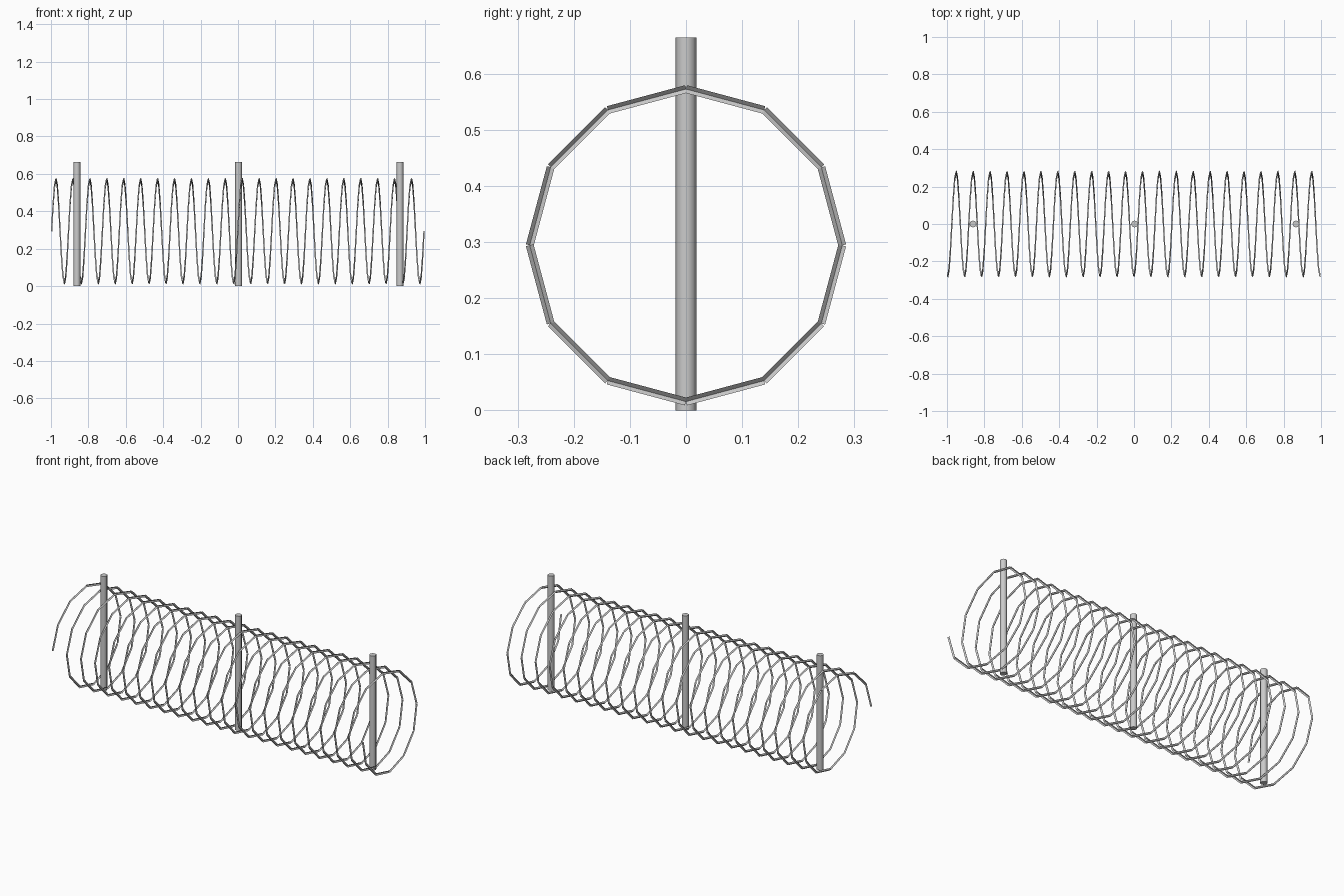
import bpy, bmesh
from math import sin, cos, tau, radians
from mathutils import Vector, Matrix

if "Cube" in bpy.data.objects:
    bpy.data.objects.remove(bpy.data.objects["Cube"])

TURNS, STEPS = 22, 12          # coil turns, straight pieces per turn
R, ZC, WIRE = 0.2785, 0.294, 0.007
POST_R, POST_H = 0.0187, 0.6645
X0, X1 = -0.993, 0.998


def finish(bm, name):
    me = bpy.data.meshes.new(name)
    bm.to_mesh(me)
    bm.free()
    ob = bpy.data.objects.new(name, me)
    bpy.context.collection.objects.link(ob)
    return ob


def add_strip(bm, a, b):
    """Straight open V-shaped strip, its ridge pointing to -x."""
    d = (b - a).normalized()
    w = d.cross(Vector((-1, 0, 0))).normalized()
    u = w.cross(d)
    rows = [[bm.verts.new(p + o * WIRE) for o in (w, u, -w)] for p in (a, b)]
    for k in range(2):
        bm.faces.new((rows[0][k], rows[0][k + 1], rows[1][k + 1], rows[1][k]))


# Helical wire made of straight strips, starting at the front (-y) and rising
n = TURNS * STEPS
pts = []
for i in range(n + 1):
    t = tau * i / STEPS
    pts.append(Vector((X0 + (X1 - X0) * i / n, -R * cos(t), ZC + R * sin(t))))
bm = bmesh.new()
for a, b in zip(pts, pts[1:]):
    add_strip(bm, a, b)
finish(bm, "wire_coil")

# Three upright round posts
for name, x in (("left_post", -0.861), ("middle_post", 0.003), ("right_post", 0.866)):
    bm = bmesh.new()
    bmesh.ops.create_cone(bm, cap_ends=True, segments=8, radius1=POST_R, radius2=POST_R,
                          depth=POST_H, matrix=Matrix.Translation((x, 0, POST_H / 2)))
    ob = finish(bm, name)
    bpy.context.view_layer.objects.active = ob
    ob.select_set(True)
    bpy.ops.object.shade_smooth_by_angle(angle=radians(50))
    ob.select_set(False)
